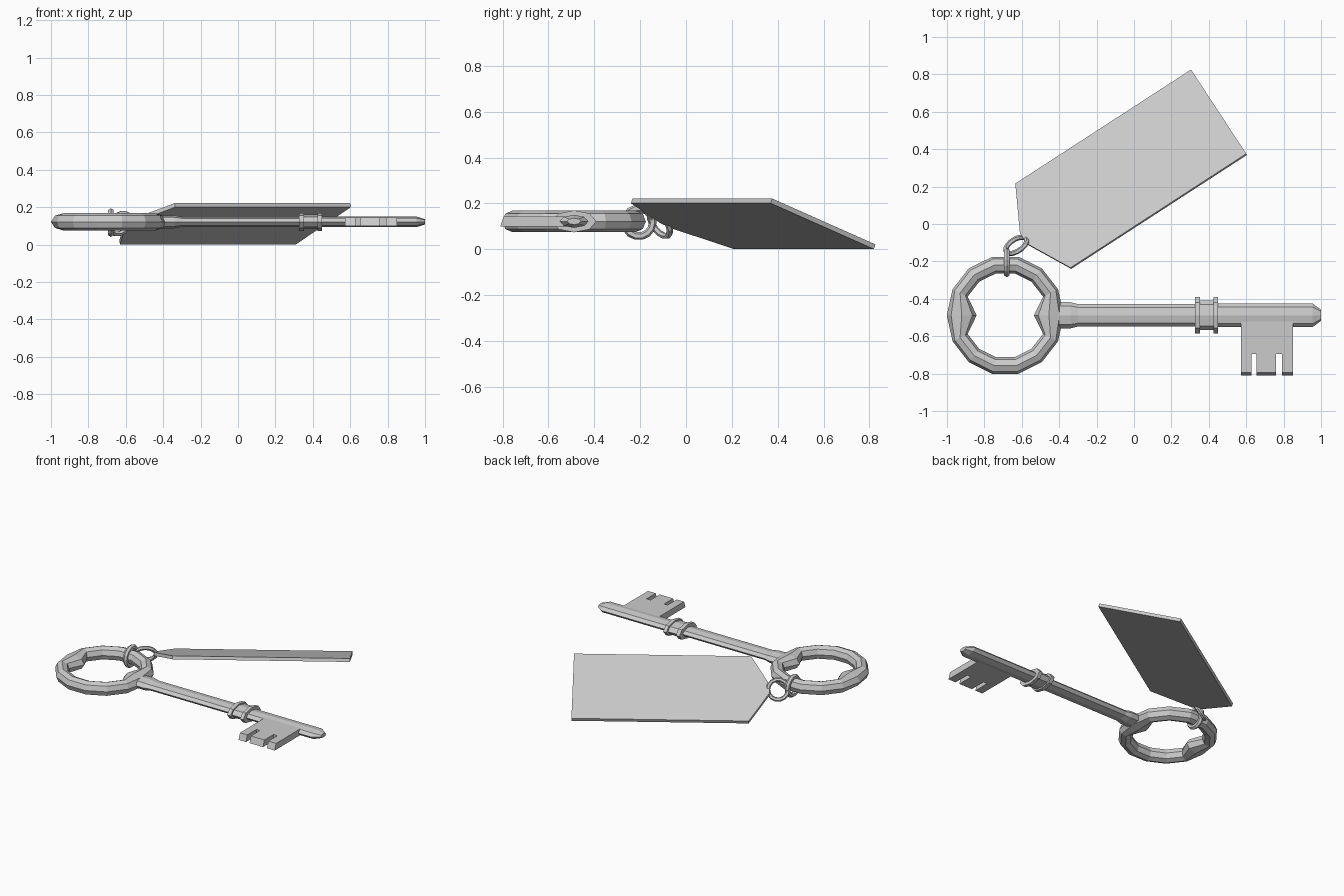
import bpy
from math import cos, sin, tau
from mathutils import Vector

if "Cube" in bpy.data.objects:
    bpy.data.objects.remove(bpy.data.objects["Cube"])

KEY_Y, KEY_Z = -0.488, 0.122


def make_object(name, verts, faces):
    mesh = bpy.data.meshes.new(name)
    mesh.from_pydata([tuple(v) for v in verts], [], faces)
    mesh.update()
    obj = bpy.data.objects.new(name, mesh)
    bpy.context.collection.objects.link(obj)
    return obj


def bridge(name, rings, closed):
    """Skin a list of equal-sized vertex rings, looped or capped."""
    m, n = len(rings), len(rings[0])
    verts = [v for ring in rings for v in ring]
    faces = []
    for i in range(m if closed else m - 1):
        a, b = i * n, (i + 1) % m * n
        for j in range(n):
            k = (j + 1) % n
            faces.append((a + j, b + j, b + k, a + k))
    if not closed:
        faces += [tuple(range(n)), tuple(range((m - 1) * n, m * n))[::-1]]
    return make_object(name, verts, faces)


def prism(name, outline, bottom, top):
    """Solid between two copies of a 2D outline, placed by two functions."""
    return bridge(name, [[bottom(*p) for p in outline], [top(*p) for p in outline]], False)


def torus(name, centre, u, v, radius, tube, segs=14, sides=6):
    n = u.cross(v)
    rings = []
    for i in range(segs):
        a = tau * i / segs
        d = u * cos(a) + v * sin(a)
        rings.append([centre + d * (radius + tube * cos(tau * j / sides)) + n * tube * sin(tau * j / sides)
                      for j in range(sides)])
    return bridge(name, rings, True)


# bow: 14-sided ring with inward points at left and right
bow = []
for i in range(14):
    a = tau * i / 14
    r, half = (0.233, 0.08) if i % 7 == 0 else (0.2685, 0.0445)
    ring = []
    for j in range(8):
        t = tau * j / 8
        d = r + half * cos(t)
        ring.append((-0.688 + d * cos(a), KEY_Y + 1.025 * d * sin(a), KEY_Z + 0.047 * sin(t)))
    bow.append(ring)
bridge("key_bow", bow, True)

# shaft: flattened eight-sided profile with base, double collar and tip
profile = [(-0.41, .070, .035), (-0.34, .070, .035), (-0.30, .060, .027),
           (0.325, .060, .027), (0.325, .097, .048), (0.352, .097, .048),
           (0.352, .080, .038), (0.425, .080, .038), (0.425, .097, .048),
           (0.450, .097, .048), (0.450, .063, .028), (0.955, .063, .028),
           (1.0, .030, .014)]
bridge("key_shaft", [[(x, KEY_Y + ry * cos(tau * j / 8), KEY_Z + rz * sin(tau * j / 8))
                      for j in range(8)] for x, ry, rz in profile], False)

# bit: plate with two notches
bit = [(0.572, -0.50), (0.572, -0.81), (0.628, -0.81), (0.628, -0.695), (0.656, -0.695),
       (0.656, -0.81), (0.76, -0.81), (0.76, -0.695), (0.79, -0.695), (0.79, -0.81),
       (0.85, -0.81), (0.85, -0.50)]
prism("key_bit", bit, lambda x, y: (x, y, KEY_Z - 0.022),
      lambda x, y: (x, y + 0.015 if y < -0.8 else y, KEY_Z + 0.022))

# tag: tilted plate with a tapered nose
u = Vector((0.839, 0.544, 0))
w = Vector((0.295, -0.45, 0.2)).normalized()
normal = u.cross(w).normalized()
if normal.z < 0:
    normal = -normal
mid = Vector((-0.483, -0.015, 0.101))
tag = [(0, -0.287), (1.12, -0.287), (1.12, 0.287), (0, 0.287), (-0.125, 0.035), (-0.125, -0.035)]
prism("paper_tag", tag, lambda a, b: mid + u * a + w * b,
      lambda a, b: mid + u * a + w * b + normal * 0.022)

# two small linking rings
torus("bow_link", Vector((-0.68, -0.206, 0.118)), Vector((0, 1, 0)), Vector((0, 0, 1)), 0.061, 0.017)
v = Vector((0.541 * 0.5, -0.841 * 0.5, 0.866)).normalized()
torus("tag_link", Vector((-0.63, -0.114, 0.113)), u, v, 0.064, 0.014)

# consistent outward normals
import bmesh
for obj in bpy.data.objects:
    bm = bmesh.new()
    bm.from_mesh(obj.data)
    bmesh.ops.recalc_face_normals(bm, faces=bm.faces)
    bm.to_mesh(obj.data)
    bm.free()
